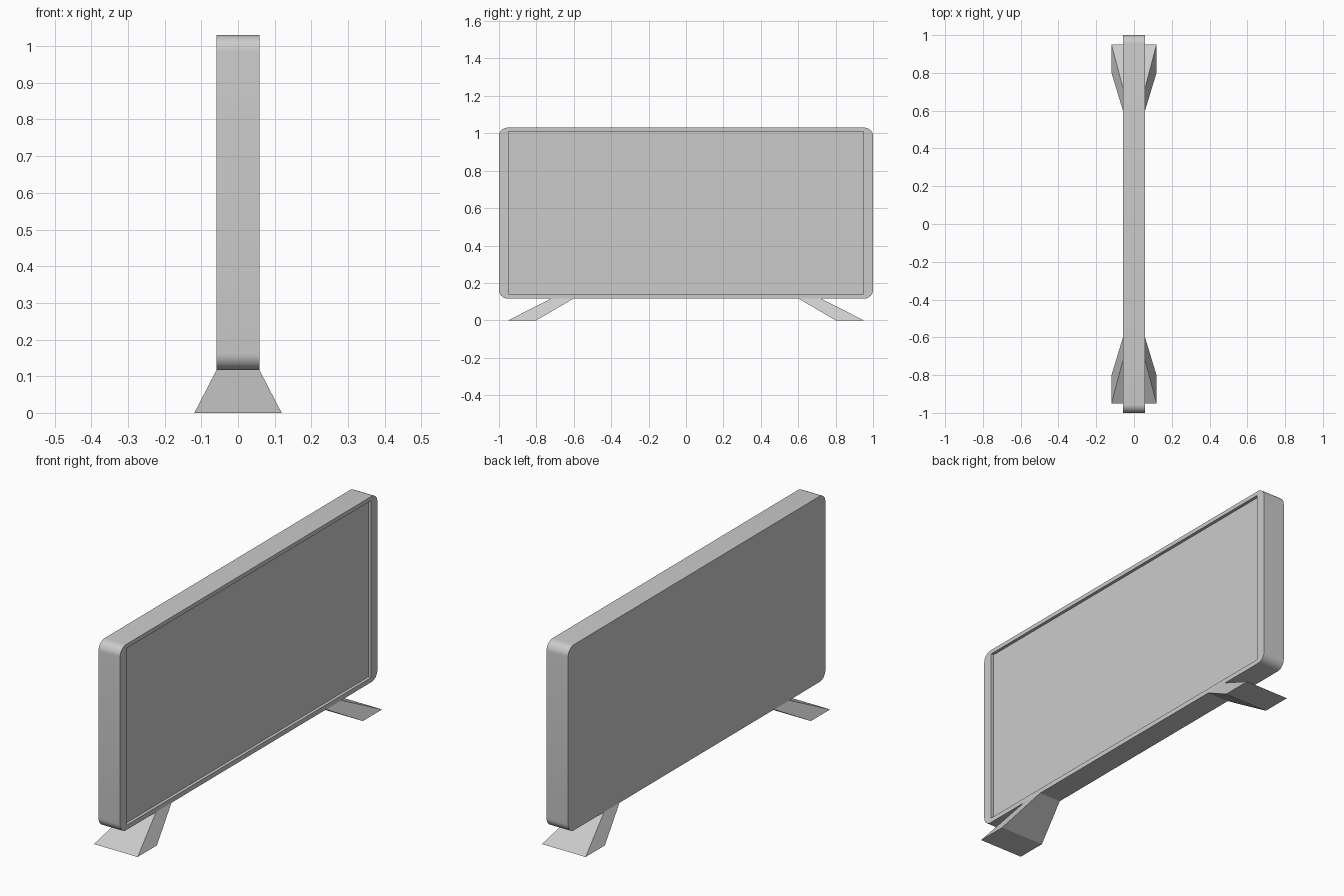
import bpy, bmesh
from mathutils import Vector

if "Cube" in bpy.data.objects:
    bpy.data.objects.remove(bpy.data.objects["Cube"])

HALF_T = 0.0585          # half thickness of the cabinet
Z0, Z1 = 0.117, 1.03     # cabinet bottom and top


def finish(name, bm):
    bmesh.ops.recalc_face_normals(bm, faces=bm.faces)
    mesh = bpy.data.meshes.new(name)
    bm.to_mesh(mesh)
    bm.free()
    obj = bpy.data.objects.new(name, mesh)
    bpy.context.collection.objects.link(obj)
    return obj


def box(lo, hi):
    bm = bmesh.new()
    bmesh.ops.create_cube(bm, size=1)
    lo, hi = Vector(lo), Vector(hi)
    bmesh.ops.scale(bm, vec=hi - lo, verts=bm.verts)
    bmesh.ops.translate(bm, vec=(lo + hi) / 2, verts=bm.verts)
    return bm


# Cabinet: slab with its four corners rounded
bm = box((-HALF_T, -1, Z0), (HALF_T, 1, Z1))
corners = [e for e in bm.edges
           if abs(e.verts[0].co.x - e.verts[1].co.x) > 0.01]
bmesh.ops.bevel(bm, geom=corners, offset=0.045, offset_type='OFFSET',
                segments=8, profile=0.5, affect='EDGES')
cabinet = finish("television_cabinet", bm)

# Screen recess cut into the +x side
cutter = finish("screen_recess_cutter",
                box((HALF_T - 0.015, -0.95, 0.14), (HALF_T + 0.1, 0.95, 1.01)))
cutter.hide_render = True
cutter.hide_set(True)
cut = cabinet.modifiers.new("screen_recess", 'BOOLEAN')
cut.operation = 'DIFFERENCE'
cut.solver = 'EXACT'
cut.object = cutter

bpy.context.view_layer.objects.active = cabinet
cabinet.select_set(True)
bpy.ops.object.shade_smooth_by_angle()
cabinet.select_set(False)


# Feet: slanted blocks that flare out towards the floor
def foot(name, side):
    bm = box((-1, 0, 0), (1, 1, 1))
    for v in bm.verts:
        top, outer = v.co.z > 0.5, v.co.y > 0.5
        if top:
            x, y, z = HALF_T, (0.72 if outer else 0.60), Z0
        else:
            x, y, z = 0.119, (0.95 if outer else 0.80), 0
        v.co = (x * v.co.x, y * side, z)
    return finish(name, bm)


for name, side in (("foot_left", -1), ("foot_right", 1)):
    foot(name, side)
